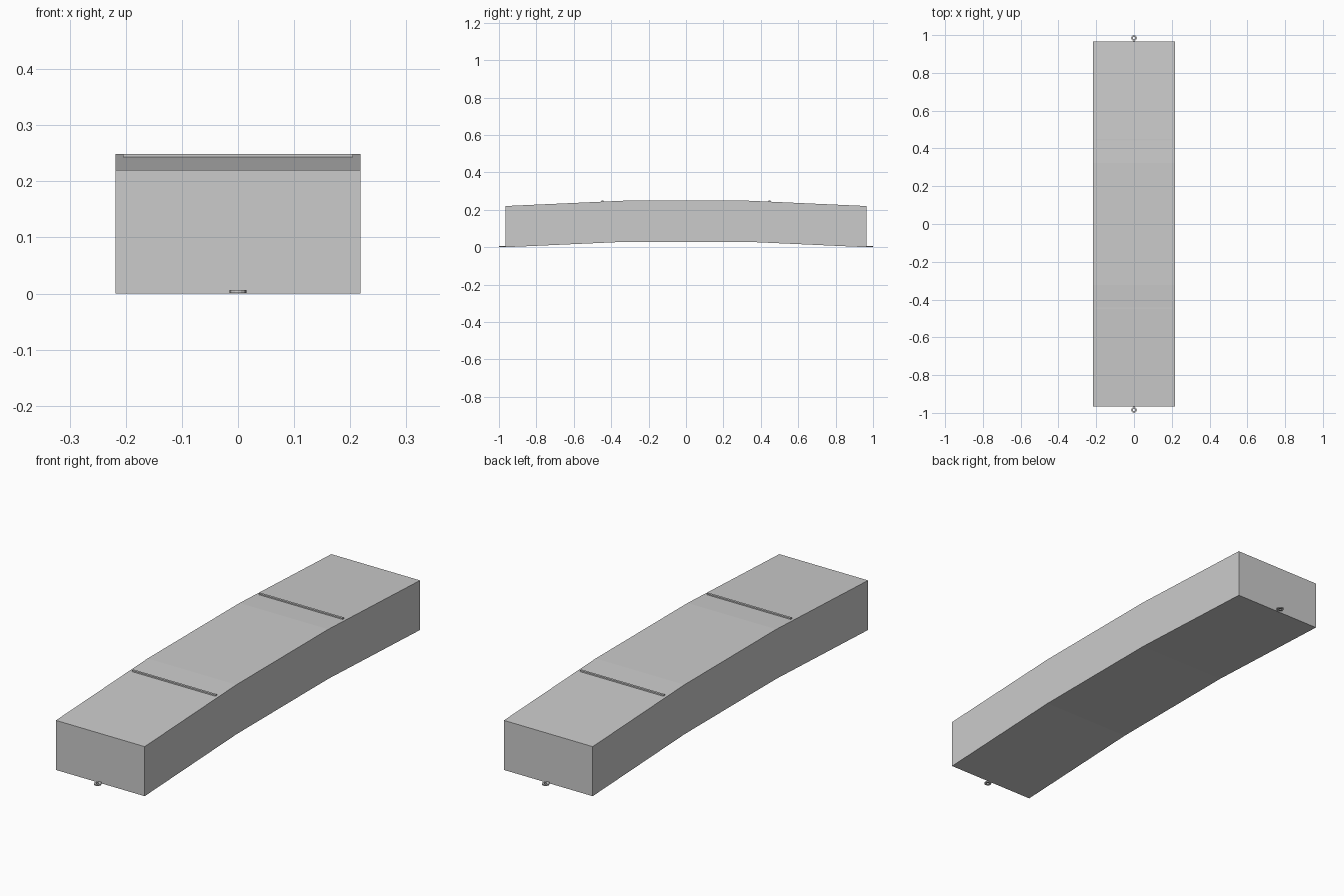
import bpy, bmesh, math

cube = bpy.data.objects.get("Cube")
if cube:
    bpy.data.objects.remove(cube, do_unlink=True)

# Single plain grey
grey = bpy.data.materials.new("plain grey")
grey.use_nodes = True
COLOUR = (0.6, 0.6, 0.6, 1)
grey.diffuse_color = COLOUR
grey.node_tree.nodes["Principled BSDF"].inputs["Base Color"].default_value = COLOUR

HALF_W, HALF_L, BEND = 0.218, 0.966, 0.322
RISE, HEIGHT = 0.029, 0.22


def make(name, bm):
    bmesh.ops.recalc_face_normals(bm, faces=bm.faces)
    mesh = bpy.data.meshes.new(name)
    bm.to_mesh(mesh)
    bm.free()
    mesh.materials.append(grey)
    obj = bpy.data.objects.new(name, mesh)
    bpy.context.collection.objects.link(obj)
    return obj


def box(bm, x, y, z):
    """Box from three (low, high) ranges."""
    made = bmesh.ops.create_cube(bm, size=1)["verts"]
    for v in made:
        v.co = [lo + (c + 0.5) * (hi - lo) for c, (lo, hi) in zip(v.co, (x, y, z))]


# Arched body: three-segment side profile extruded across x
bm = bmesh.new()
arch = [(-HALF_L, 0), (-BEND, RISE), (BEND, RISE), (HALF_L, 0)]
rings = [[bm.verts.new((x, y, z + h)) for x, h in
          ((-HALF_W, 0), (HALF_W, 0), (HALF_W, HEIGHT), (-HALF_W, HEIGHT))]
         for y, z in arch]
for a, b in zip(rings, rings[1:]):
    for i in range(4):
        j = (i + 1) % 4
        bm.faces.new((a[i], a[j], b[j], b[i]))
bm.faces.new(rings[0])
bm.faces.new(rings[-1])
make("arched_body", bm)

for side, label in ((-1, "front"), (1, "back")):
    # Low cross rib on each sloping top panel
    bm = bmesh.new()
    y = side * 0.446
    box(bm, (-0.205, 0.205), (y - 0.005, y + 0.005), (0.238, 0.249))
    make(label + "_cross_rib", bm)

    # Flat ring eyelet at each end
    bm = bmesh.new()
    sides = 16
    loops = []
    for r, z in ((0.015, 0.001), (0.015, 0.006), (0.006, 0.006), (0.006, 0.001)):
        loops.append([bm.verts.new((r * math.cos(math.tau * k / sides),
                                    side * 0.985 + r * math.sin(math.tau * k / sides), z))
                      for k in range(sides)])
    for a, b in zip(loops, loops[1:] + loops[:1]):
        for k in range(sides):
            n = (k + 1) % sides
            bm.faces.new((a[k], a[n], b[n], b[k]))
    make(label + "_eyelet", bm)

    # Short neck joining the eyelet to the body
    bm = bmesh.new()
    box(bm, (-0.005, 0.005), sorted((side * 0.96, side * 0.974)), (0.001, 0.006))
    make(label + "_eyelet_neck", bm)
